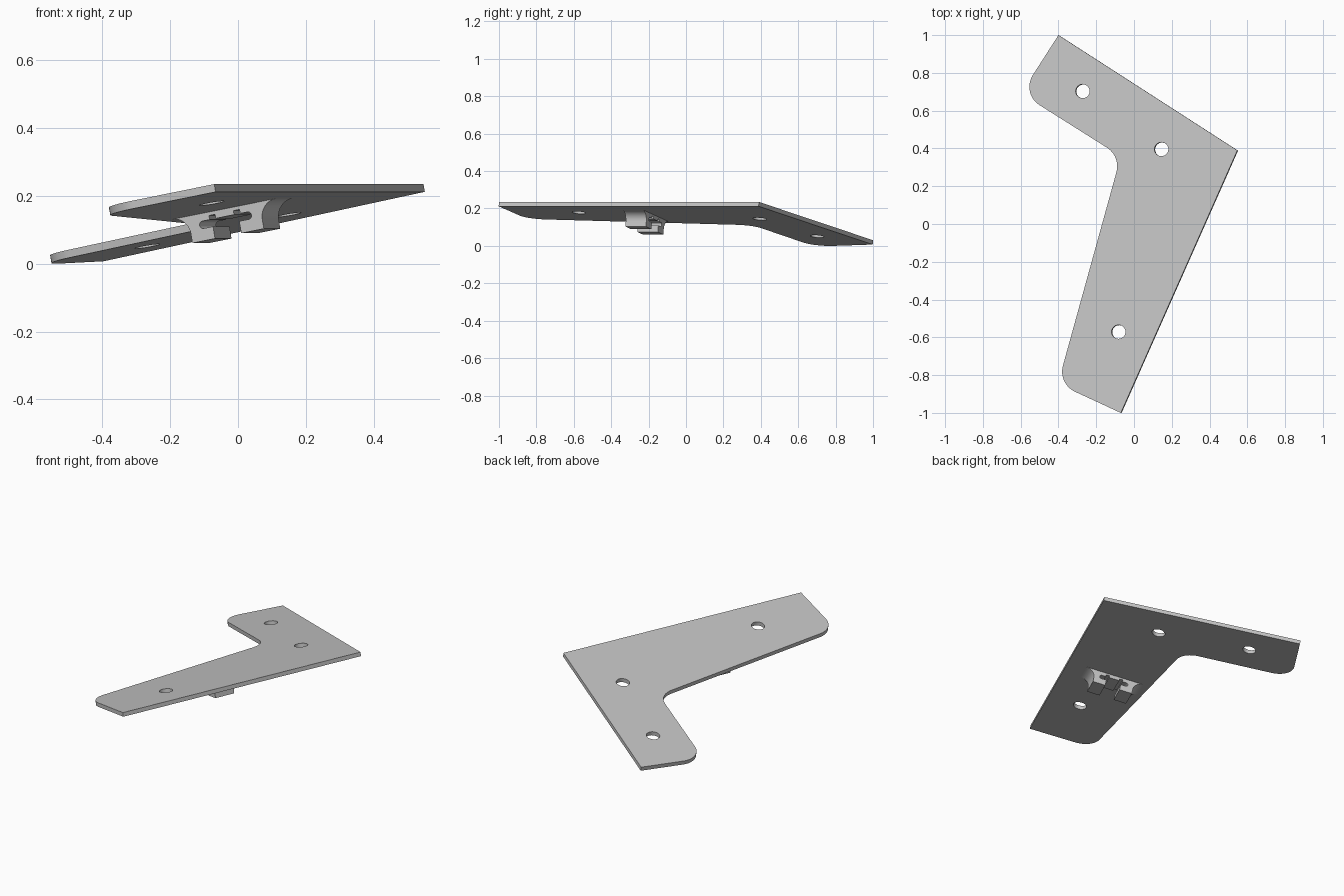
import bpy, bmesh, math
from mathutils import Vector, Matrix

if "Cube" in bpy.data.objects:
    bpy.data.objects.remove(bpy.data.objects["Cube"], do_unlink=True)

metal = bpy.data.materials.new("grey_metal")
metal.use_nodes = True
grey = (0.55, 0.55, 0.55, 1)
metal.diffuse_color = grey
metal.node_tree.nodes["Principled BSDF"].inputs["Base Color"].default_value = grey

# Sloping frame: the long edge is level, the plate falls away from it
SLOPE, THICK = 0.184, 0.0235
corner = Vector((0.547, 0.39, 0.235))
along = Vector((0.615, 1.39, 0)).normalized()
fall = Vector((-along.y, along.x, -SLOPE)).normalized()
normal = along.cross(fall)


def frame(origin, x, y, z):
    return Matrix.Translation(origin) @ Matrix((x, y, z)).transposed().to_4x4()


def on_plate(x, y):
    """Point on the sloping top surface above plan position x, y."""
    d = Vector((x - corner.x, y - corner.y, 0))
    return Vector((x, y, corner.z - SLOPE * d.dot(Vector((-along.y, along.x, 0)))))


def arc(cx, cy, r, a0, a1, n):
    angles = [math.radians(a0 + (a1 - a0) * i / n) for i in range(n + 1)]
    return [(cx + r * math.cos(a), cy + r * math.sin(a)) for a in angles]


def round_corner(prev, point, nxt, length, n=12):
    """Replace a corner by a circular arc with the given tangent length."""
    p, a, b = Vector(point), Vector(prev), Vector(nxt)
    da, db = (a - p).normalized(), (b - p).normalized()
    half = da.angle(db) / 2
    r = length * math.tan(half)
    mid = (da + db).normalized()
    centre = p + mid * (length / math.cos(half))
    start, end = p + da * length - centre, p + db * length - centre
    sweep = math.pi - 2 * half
    return [centre + (start * math.sin(sweep * (1 - i / n)) + end * math.sin(sweep * i / n))
            / math.sin(sweep) for i in range(n + 1)]


def extruded(name, loops, depth, matrix):
    """Solid made from closed flat loops; inner loops become holes."""
    curve = bpy.data.curves.new(name, 'CURVE')
    curve.dimensions = '2D'
    curve.fill_mode = 'BOTH'
    curve.extrude = depth / 2
    for loop in loops:
        spline = curve.splines.new('POLY')
        spline.points.add(len(loop) - 1)
        for sp, p in zip(spline.points, loop):
            sp.co = (p[0], p[1], 0, 1)
        spline.use_cyclic_u = True
    ob = bpy.data.objects.new(name, curve)
    bpy.context.collection.objects.link(ob)
    ob.matrix_world = matrix
    bpy.ops.object.select_all(action='DESELECT')
    ob.select_set(True)
    bpy.context.view_layer.objects.active = ob
    bpy.ops.object.convert(target='MESH')
    ob = bpy.context.view_layer.objects.active
    bm = bmesh.new()
    bm.from_mesh(ob.data)
    bmesh.ops.remove_doubles(bm, verts=bm.verts, dist=0.0001)
    bmesh.ops.recalc_face_normals(bm, faces=bm.faces)
    bm.to_mesh(ob.data)
    bm.free()
    ob.data.materials.clear()
    ob.data.materials.append(metal)
    bpy.ops.object.shade_smooth_by_angle(angle=math.radians(35))
    return ob


# Angled plate: plan corners with the tangent length of their rounding
corners = [((-0.07, -1.0), 0), ((0.547, 0.39), 0), ((-0.4, 1.0), 0),
           ((-0.598, 0.691), 0.115), ((-0.07, 0.358), 0.087), ((-0.403, -0.846), 0.1)]
outline = []
for i, (p, length) in enumerate(corners):
    if length:
        outline += round_corner(corners[i - 1][0], p, corners[(i + 1) % len(corners)][0], length)
    else:
        outline.append(Vector(p))
holes = [arc(x, y, 0.037, 0, 345, 23) for x, y in
         [(-0.272, 0.703), (0.145, 0.396), (-0.082, -0.571)]]

top = frame(corner, along, fall, normal)
to_local = top.inverted()
loops = [[to_local @ on_plate(*p) for p in loop] for loop in [outline] + holes]
extruded("mounting_plate", loops, THICK, top @ Matrix.Translation((0, 0, -THICK / 2)))

# Clip under the plate: half profile as (across, below top surface)
half = [(0.03, 0.046), (0.03, 0.034), (0.05, 0.034), (0.05, 0.046)]
half += arc(0.074, 0.057, 0.011, -90, 90, 8)                      # rounded slot end
half += [(0.043, 0.068), (0.043, 0.104), (0.117, 0.104)]          # leg
half += arc(0.17, THICK + 0.053, 0.053, 180, 270, 10)             # flared root
half.append((0.17, 0.015))
profile = [(v, -h) for v, h in half] + [(-v, -h) for v, h in reversed(half)]
extruded("clip_legs", [profile], 0.12,
         frame(on_plate(-0.022, -0.215), fall, normal, fall.cross(normal)))
